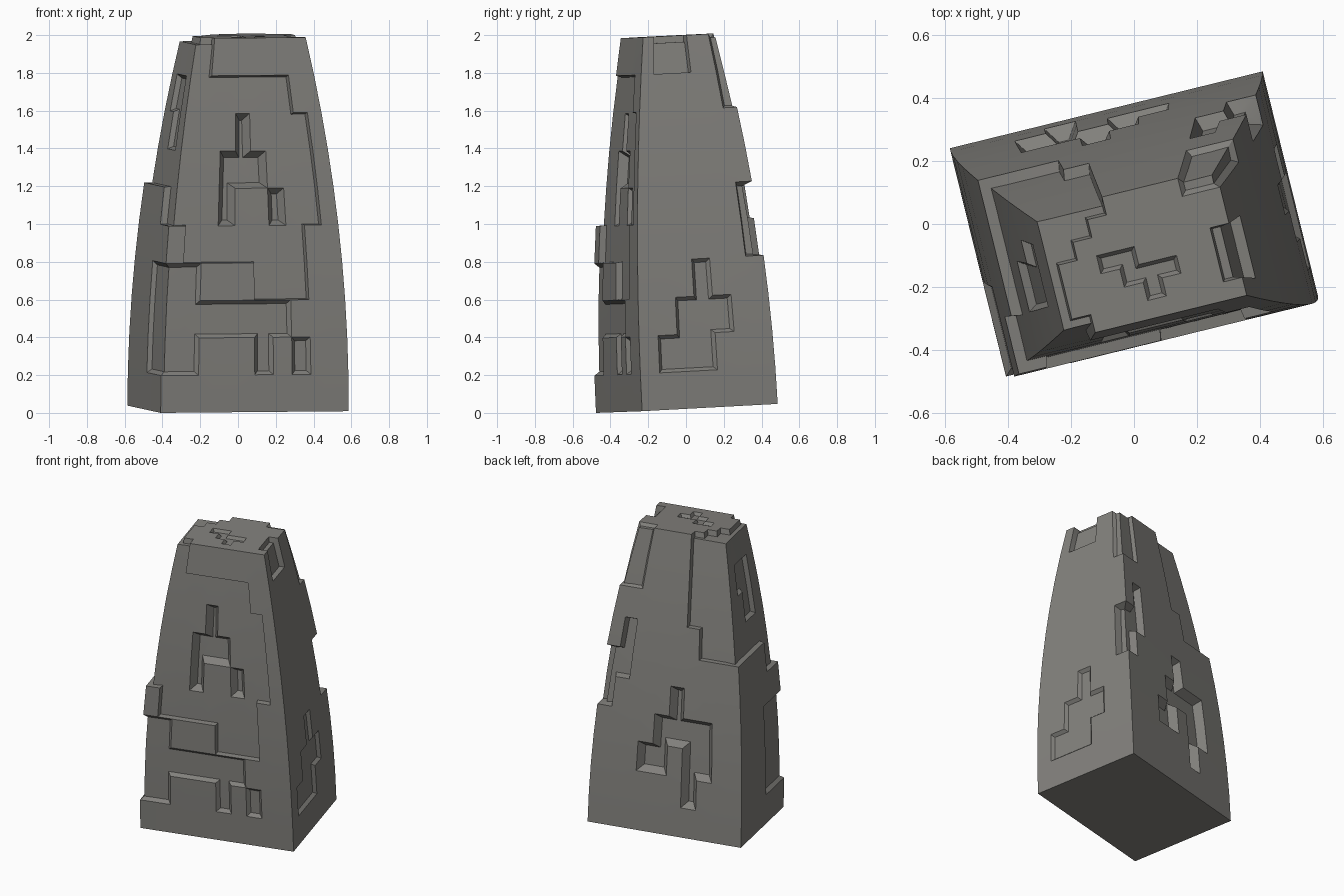
import bpy, bmesh, math
from mathutils import Matrix

if "Cube" in bpy.data.objects:
    bpy.data.objects.remove(bpy.data.objects["Cube"])

NX, NY, NZ = 10, 7, 10          # panel cells along each axis
HX, HY, H = 0.5125, 0.37, 1.975  # half width, half depth, height

bm = bmesh.new()
verts = {}
cell = {}


def vert(i, j, k):
    """Grid point on the tapered, bulging block."""
    if (i, j, k) not in verts:
        t = k / NZ
        x = (2 * i / NX - 1) * HX * (1 - 0.395 * t * t)
        y = (2 * j / NY - 1) * HY * (1 - 0.44 * t * t)
        verts[i, j, k] = bm.verts.new((x, y, t * H))
    return verts[i, j, k]


def side(name, nu, nv, point):
    """Grid of cells for one side of the block."""
    for u in range(nu):
        for v in range(nv):
            corners = [(u, v), (u + 1, v), (u + 1, v + 1), (u, v + 1)]
            cell[name, u, v] = bm.faces.new([vert(*point(a, b)) for a, b in corners])


side("front", NX, NZ, lambda u, v: (u, 0, v))
side("back", NX, NZ, lambda u, v: (u, NY, v))
side("left", NY, NZ, lambda u, v: (0, u, v))
side("right", NY, NZ, lambda u, v: (NX, u, v))
side("top", NX, NY, lambda u, v: (u, v, NZ))
side("bottom", NX, NY, lambda u, v: (u, v, 0))
bmesh.ops.recalc_face_normals(bm, faces=bm.faces[:])


def recess(slope, depth, *rects):
    """Sink a region of cells: (side, u first, u last, v first, v last)."""
    faces = {cell[s, u, v] for s, u0, u1, v0, v1 in rects
             for u in range(u0, u1 + 1) for v in range(v0, v1 + 1)}
    bm.normal_update()
    bmesh.ops.inset_region(bm, faces=list(faces), thickness=slope, depth=-depth,
                           use_even_offset=True, use_boundary=True)


# Large sunken upper area wrapping front, left, back and the top corner
recess(0.006, 0.035,
       ("front", 0, 8, 5, 7), ("front", 0, 7, 8, 8), ("front", 0, 1, 9, 9),
       ("front", 1, 7, 4, 4), ("front", 5, 7, 3, 3),
       ("left", 0, 6, 6, 9), ("left", 0, 1, 5, 5),
       ("back", 0, 3, 7, 9), ("back", 0, 2, 6, 6),
       ("top", 0, 3, 6, 6), ("top", 0, 2, 5, 5), ("top", 0, 1, 4, 4),
       ("top", 0, 0, 0, 3), ("top", 1, 1, 0, 0))

# Front: arch figure and lower panels
recess(0.032, 0.05, ("front", 4, 4, 7, 7), ("front", 3, 5, 6, 6), ("front", 3, 3, 5, 5))
recess(0.03, 0.045, ("front", 6, 6, 5, 5))
recess(0.02, 0.022, ("front", 0, 1, 3, 3), ("front", 0, 6, 2, 2), ("front", 0, 1, 1, 1),
       ("front", 5, 5, 1, 1), ("left", 0, 2, 1, 3))
recess(0.02, 0.022, ("front", 7, 7, 1, 1))

# Left: upper panel
recess(0.018, 0.025, ("left", 2, 4, 8, 8), ("left", 2, 3, 7, 7))

# Back: branching figure
recess(0.035, 0.05, ("back", 4, 4, 4, 4), ("back", 2, 5, 3, 3), ("back", 5, 6, 2, 2),
       ("back", 2, 3, 2, 2), ("back", 3, 3, 1, 1))

# Back right edge: notch, and shallow shoulder near the top
recess(0.015, 0.045, ("right", 6, 6, 4, 5), ("back", 9, 9, 4, 5), ("back", 8, 8, 5, 6))
recess(0.015, 0.02, ("right", 6, 6, 8, 9), ("back", 8, 9, 8, 9), ("top", 8, 9, 6, 6))

# Right: stepped panel and top notch
recess(0.018, 0.02, ("right", 1, 3, 1, 1), ("right", 2, 4, 2, 2), ("right", 3, 3, 3, 3))
recess(0.006, 0.035, ("right", 1, 3, 9, 9), ("top", 9, 9, 1, 3))

# Top: stepped groove
recess(0.012, 0.02, ("top", 3, 4, 3, 3), ("top", 4, 6, 2, 2), ("top", 5, 5, 1, 1))

# Turn and tilt the block, then stand it on the ground
turn = (Matrix.Rotation(math.radians(13.8), 4, "Z")
        @ Matrix.Rotation(math.radians(-0.5), 4, "Y")
        @ Matrix.Rotation(math.radians(3), 4, "X"))
bmesh.ops.transform(bm, matrix=turn, verts=bm.verts[:])
lo = [min(v.co[a] for v in bm.verts) for a in range(3)]
hi = [max(v.co[a] for v in bm.verts) for a in range(3)]
bmesh.ops.translate(bm, verts=bm.verts[:],
                    vec=(-(lo[0] + hi[0]) / 2, -(lo[1] + hi[1]) / 2, -lo[2]))

mesh = bpy.data.meshes.new("tower_block")
bm.to_mesh(mesh)
bm.free()
tower = bpy.data.objects.new("tower_block", mesh)
bpy.context.collection.objects.link(tower)

stone = bpy.data.materials.new("warm grey stone")
stone.diffuse_color = (0.22, 0.215, 0.2, 1)
stone.use_nodes = True
stone.node_tree.nodes["Principled BSDF"].inputs["Base Color"].default_value = stone.diffuse_color
mesh.materials.append(stone)

bpy.context.view_layer.objects.active = tower
tower.select_set(True)
bpy.ops.object.shade_smooth_by_angle(angle=math.radians(20))
